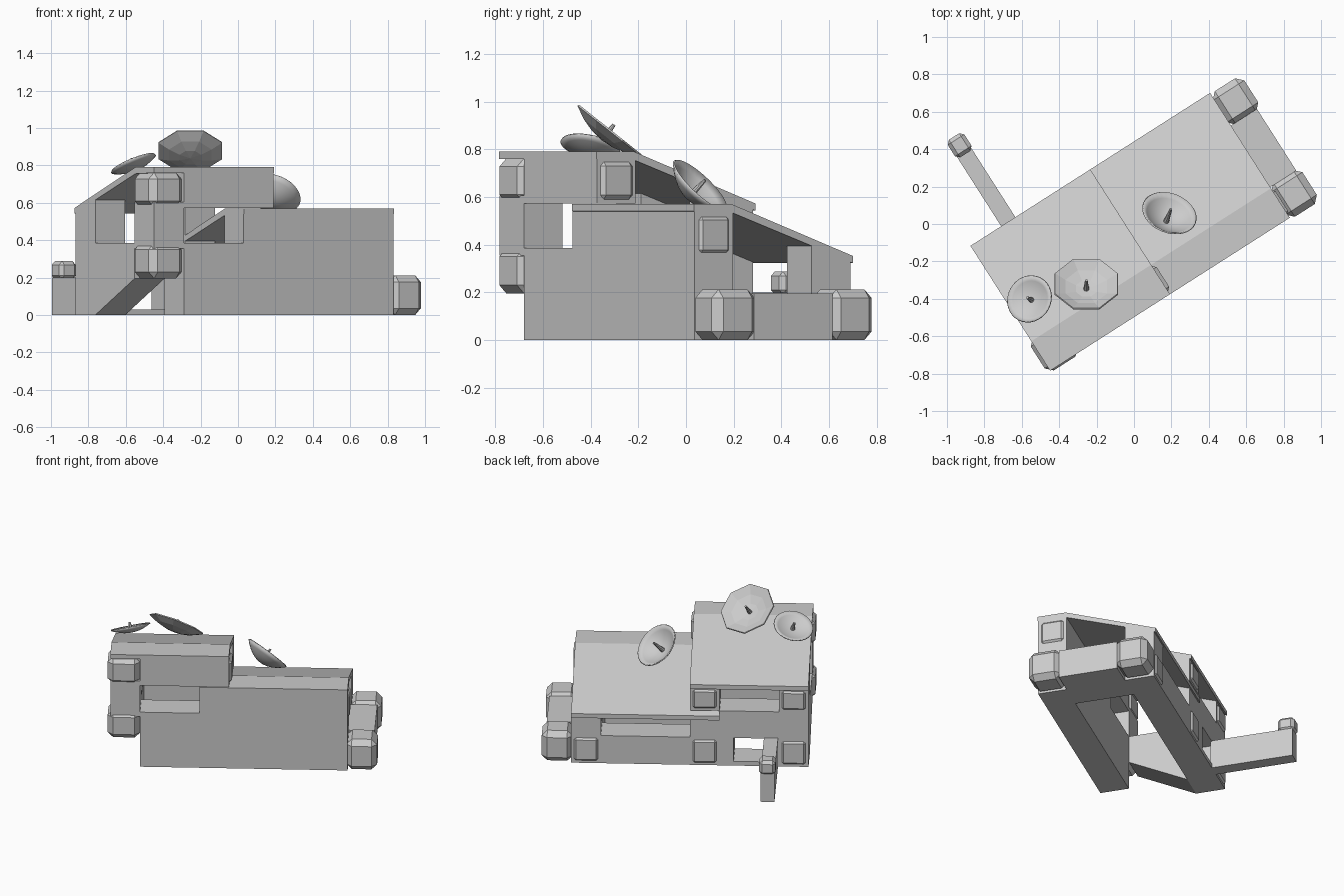
import bpy, bmesh, math
from mathutils import Matrix, Vector

if "Cube" in bpy.data.objects:
    bpy.data.objects.remove(bpy.data.objects["Cube"])

# Plan is turned on the grid: local u = long axis, v = depth, z = up
TURN = Matrix.Rotation(math.atan2(0.538, 0.843), 4, 'Z')


def finish(bm, name, mat=TURN):
    bmesh.ops.recalc_face_normals(bm, faces=bm.faces)
    me = bpy.data.meshes.new(name)
    bm.to_mesh(me)
    bm.free()
    ob = bpy.data.objects.new(name, me)
    ob.matrix_world = mat
    bpy.context.collection.objects.link(ob)
    return ob


def box(name, u, v, z, chamfer=0.0):
    bm = bmesh.new()
    bmesh.ops.create_cube(bm, size=1)
    for p in bm.verts:
        for i, r in enumerate((u, v, z)):
            p.co[i] = (r[0] + r[1]) / 2 + p.co[i] * (r[1] - r[0])
    if chamfer:
        bmesh.ops.bevel(bm, geom=bm.edges[:], offset=chamfer, segments=1, affect='EDGES')
    return finish(bm, name)


def prism(name, u, profile):
    """Extrude a (v, z) profile along u."""
    bm = bmesh.new()
    f = bm.faces.new([bm.verts.new((u[0], v, z)) for v, z in profile])
    ext = bmesh.ops.extrude_face_region(bm, geom=[f])
    bmesh.ops.translate(bm, vec=(u[1] - u[0], 0, 0),
                        verts=[g for g in ext['geom'] if isinstance(g, bmesh.types.BMVert)])
    return finish(bm, name)


U = [-0.80 + 0.19 * i for i in range(10)]
V = [-0.417, -0.226, -0.03, 0.165, 0.36]
Z = [0, 0.195, 0.385, 0.575, 0.762]
BEND, EAVE, SLOPE, T = -0.233, 0.372, 0.36, 0.03
FRONT, BACK = (V[0], V[1]), (V[3], V[4])


def roof_z(v, top):
    return top - max(0, v - BEND) * SLOPE


# Roofs: flat strip at the front, long slope to the back
for name, u, top in (("upper_roof", (U[0], U[4]), 0.79), ("lower_roof", (U[3], U[8]), 0.57)):
    low = roof_z(EAVE, top)
    prism(name, u, [(-0.42, top), (BEND, top), (EAVE, low), (EAVE, low - T),
                    (BEND, top - T - 0.005), (-0.42, top - T)])

# Front wall with a window in its upper left
box("front_wall", (U[1], U[8]), FRONT, (0, Z[2]))
box("front_wall_upper", (U[3], U[8]), FRONT, (Z[2], 0.54))
box("window_lintel", (U[1], U[4]), FRONT, (Z[3] - 0.002, Z[4]))
box("corner_post", (U[0], U[1]), FRONT, (Z[2] - 0.03, Z[3] + 0.03))
for i in (1, 3):
    box("corner_block", (U[0] - 0.018, U[1]), (V[0] - 0.012, V[1] + 0.005), (Z[i], Z[i + 1]), 0.035)
box("upper_end_cap", (U[3], U[4] + 0.018), (V[0] + 0.001, V[1]), (Z[3], Z[4]), 0.033)
box("lower_end_cap", (U[7], U[8] + 0.012), (V[0] + 0.001, V[1]), (0.345, 0.537), 0.033)

# Left end: cross beam and slanted bracket below
box("left_beam", (U[0], U[1]), (V[1], V[4]), (Z[1], Z[2]))
prism("left_bracket", (U[0], U[1]), [(V[4], 0), (V[3], 0), (V[1], Z[1]), (V[4], Z[1])])

# Right end wall and the low annex
box("right_end_wall", (U[7], U[8]), (V[1], V[4]), (0, Z[1]))
box("annex_beam", (U[8], U[9] - 0.025), (V[1], V[3]), (0, Z[1]))
box("annex_block_front", (U[8] - 0.01, U[9] - 0.002), (-0.43, -0.215), (0, 0.212), 0.036)
box("annex_block_back", (U[8] - 0.01, U[9]), (0.155, 0.366), (0, 0.212), 0.036)

# Back wall with a low opening, and posts carrying the eaves
box("back_beam", (-0.32, U[7]), BACK, (0, Z[1]))
box("back_jamb", (U[1], -0.57), BACK, (0, Z[1]))
box("opening_sill", (-0.57, -0.32), BACK, (0, 0.03))
box("back_wall_upper", (U[1], U[3]), BACK, (Z[1], Z[2]))
for i, base, top in ((0, Z[2], 0.79), (3, Z[2], 0.79), (3, Z[1], 0.57), (7, Z[1], 0.57)):
    prism("eave_post", (U[i], U[i + 1]), [(V[3], base), (V[4], base),
          (V[4], roof_z(V[4], top) - T), (V[3], roof_z(V[3], top) - T)])
for i, z0, z1 in ((0, 0, Z[1]), (3, 0, Z[1]), (7, 0, Z[1]), (0, Z[2], 0.55), (3, Z[2], 0.55)):
    box("back_block", (U[i] + 0.001, U[i + 1] - 0.001), (V[3] + 0.03, V[4] + 0.012), (z0, z1), 0.03)

# Low fence wall running back from the left end
box("fence_wall", (-0.605, -0.515), (V[4] - 0.01, 0.90), (0, 0.2))
box("fence_cap", (-0.612, -0.507), (0.80, 0.912), (0.19, 0.288), 0.02)


# Roof dishes with a feed rod
def dish(name, centre, normal, r, depth, sides, rings, smooth, phase=0.0):
    mat = Matrix.Translation(centre) @ Vector(normal).to_track_quat('Z', 'Y').to_matrix().to_4x4()
    bm = bmesh.new()
    loops = []
    for k in range(1, rings + 1):
        t = k / rings
        loops.append([bm.verts.new((r * t * math.cos(a), r * t * math.sin(a), depth * (t * t - 1)))
                      for a in (phase + 2 * math.pi * j / sides for j in range(sides))])
    hub = bm.verts.new((0, 0, -depth))
    for j in range(sides):
        n = (j + 1) % sides
        bm.faces.new((hub, loops[0][j], loops[0][n]))
        for a, b in zip(loops, loops[1:]):
            bm.faces.new((a[j], b[j], b[n], a[n]))
    for f in bm.faces:
        f.smooth = smooth
    ob = finish(bm, name, mat)
    m = ob.modifiers.new("thickness", 'SOLIDIFY')
    m.thickness = 0.008
    m.offset = 0
    bm = bmesh.new()
    h = depth + 0.03
    bmesh.ops.create_cone(bm, cap_ends=True, segments=8, radius1=0.016, radius2=0.007, depth=h,
                          matrix=Matrix.Translation((0, 0, h / 2 - depth)))
    finish(bm, name + "_feed", mat)


dish("small_dish", (-0.56, -0.40, 0.81), (-0.37, 0.2, 0.9), 0.127, 0.035, 32, 5, True)
dish("octagon_dish", (-0.255, -0.32, 0.88), (0, 0.62, 0.78), 0.183, 0.05, 8, 3, False, math.pi / 8)
dish("deep_dish", (0.19, 0.06, 0.65), (0.26, 0.66, 0.70), 0.148, 0.075, 32, 6, True)
